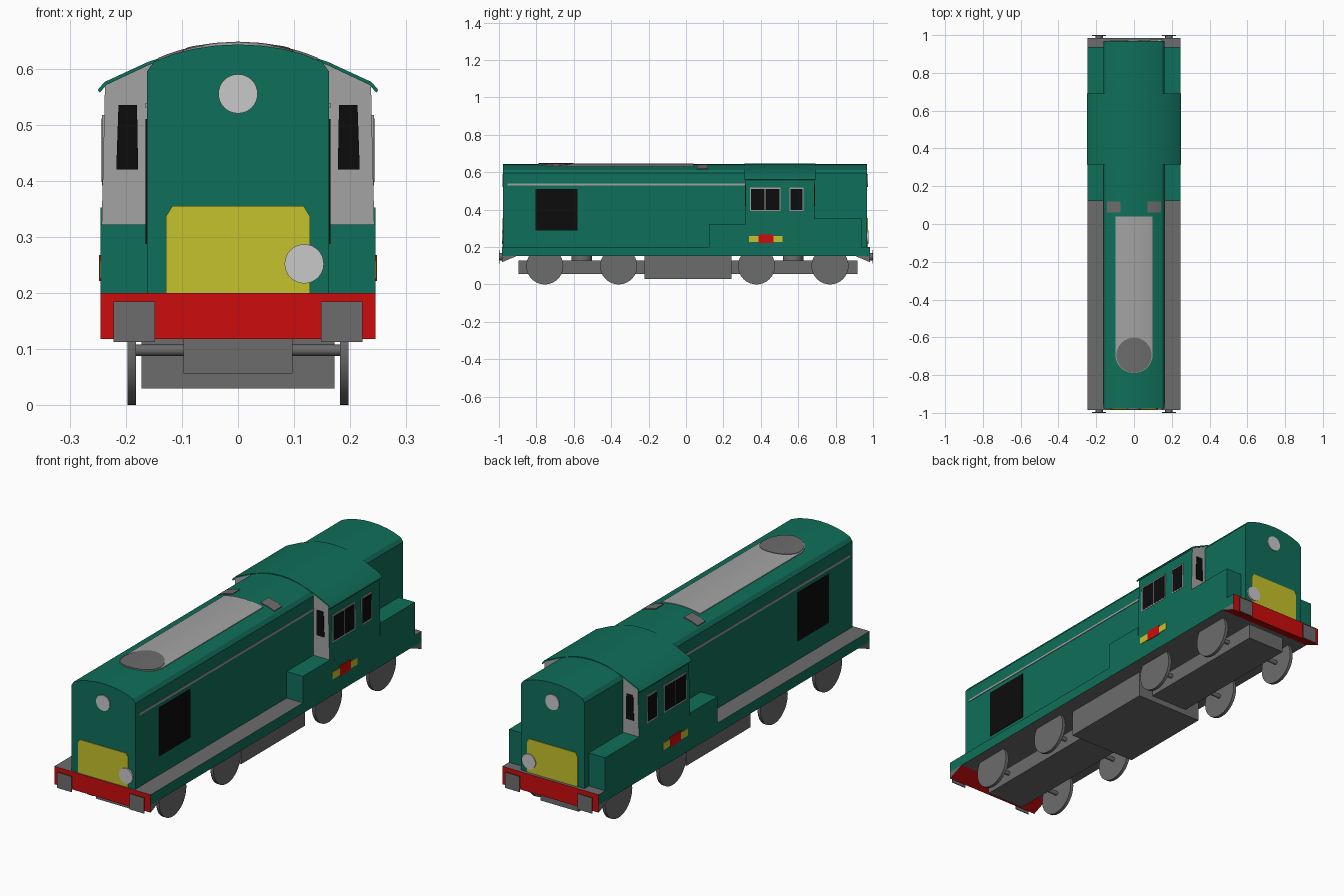
import bpy, bmesh, math
from mathutils import Matrix

if "Cube" in bpy.data.objects:
    bpy.data.objects.remove(bpy.data.objects["Cube"])


def material(name, rgb):
    m = bpy.data.materials.new(name)
    m.diffuse_color = (*rgb, 1)
    m.use_nodes = True
    m.node_tree.nodes["Principled BSDF"].inputs["Base Color"].default_value = m.diffuse_color
    return m


GREEN = material("body green", (0.0048, 0.156, 0.100))
RED = material("beam red", (0.604, 0.0037, 0.004))
YELLOW = material("warning yellow", (0.565, 0.539, 0.026))
LIGHT = material("light grey", (0.366, 0.366, 0.366))
DARK = material("dark grey", (0.150, 0.150, 0.150))
LAMP = material("lamp grey", (0.578, 0.578, 0.578))
BLACK = material("window black", (0.0037, 0.0037, 0.0037))


def finish(name, bm, mats, rule=None, smooth=False):
    bmesh.ops.recalc_face_normals(bm, faces=bm.faces)
    if rule:
        for f in bm.faces:
            f.material_index = rule(f.normal)
    me = bpy.data.meshes.new(name)
    bm.to_mesh(me)
    bm.free()
    for m in mats if isinstance(mats, (list, tuple)) else [mats]:
        me.materials.append(m)
    ob = bpy.data.objects.new(name, me)
    bpy.context.collection.objects.link(ob)
    if smooth:
        bpy.ops.object.select_all(action='DESELECT')
        ob.select_set(True)
        bpy.context.view_layer.objects.active = ob
        bpy.ops.object.shade_smooth_by_angle(angle=math.radians(25))
    return ob


def extrude(name, pts, axis, a, b, mats, rule=None, smooth=False):
    """Prism of a 2D outline: (y,z) along x, (x,z) along y or (x,y) along z."""
    def place(p, t):
        return {'x': (t, *p), 'y': (p[0], t, p[1]), 'z': (*p, t)}[axis]
    bm = bmesh.new()
    lo = [bm.verts.new(place(p, a)) for p in pts]
    hi = [bm.verts.new(place(p, b)) for p in pts]
    bm.faces.new(lo)
    bm.faces.new(hi[::-1])
    for i in range(len(pts)):
        j = (i + 1) % len(pts)
        bm.faces.new((lo[i], lo[j], hi[j], hi[i]))
    return finish(name, bm, mats, rule, smooth)


def box(name, x0, x1, y0, y1, z0, z1, mats, rule=None):
    return extrude(name, [(x0, y0), (x1, y0), (x1, y1), (x0, y1)], 'z', z0, z1, mats, rule)


def cylinder(name, axis, centre, r, depth, mat, n=32):
    rot = {'x': Matrix.Rotation(math.pi / 2, 4, 'Y'),
           'y': Matrix.Rotation(math.pi / 2, 4, 'X'), 'z': Matrix()}[axis]
    bm = bmesh.new()
    bmesh.ops.create_cone(bm, cap_ends=True, segments=n, radius1=r, radius2=r,
                          depth=depth, matrix=Matrix.Translation(centre) @ rot)
    return finish(name, bm, mat, smooth=True)


def mirrored(half):
    """Right half outline, bottom to centre top, made symmetric."""
    return half + [(-x, z) for x, z in reversed(half) if x > 0]


# Hood running the full length
ROOF = [(0.162, 0.595), (0.15, 0.612), (0.115, 0.626), (0.08, 0.635), (0.04, 0.641), (0, 0.643)]
extrude("hood", mirrored([(0.162, 0.2)] + ROOF), 'y', -0.978, 0.969, GREEN, smooth=True)


def roof_z(x):
    x = abs(x)
    for (xa, za), (xb, zb) in zip(ROOF, ROOF[1:]):
        if xb <= x <= xa:
            return zb + (za - zb) * (x - xb) / (xa - xb)


def roof_plate(name, x0, x1, ya, yb, lift, mat, n=24):
    """Thin plate bent over the hood roof; ya(x) and yb(x) give its ends."""
    bm = bmesh.new()
    rows = []
    for i in range(n + 1):
        x = x0 + (x1 - x0) * (1 - math.cos(math.pi * i / n)) / 2
        z = roof_z(x)
        rows.append([bm.verts.new(c) for c in (
            (x, ya(x), z - 0.002), (x, yb(x), z - 0.002),
            (x, yb(x), z + lift), (x, ya(x), z + lift))])
    for p, q in zip(rows, rows[1:]):
        for k in range(4):
            m = (k + 1) % 4
            bm.faces.new((p[k], p[m], q[m], q[k]))
    bm.faces.new(rows[0])
    bm.faces.new(rows[-1])
    bmesh.ops.remove_doubles(bm, verts=bm.verts, dist=1e-6)
    return finish(name, bm, mat, smooth=True)


def arc(x, r):
    return math.sqrt(max(r * r - x * x, 0)) + 1e-4


# Roof panel with fan and two small hatches
roof_plate("roof_panel", -0.099, 0.099, lambda x: -0.69 - arc(x, 0.099), lambda x: 0.04, 0.003, LIGHT)
roof_plate("roof_fan", -0.093, 0.093, lambda x: -0.695 - arc(x, 0.093),
           lambda x: -0.695 + arc(x, 0.093), 0.005, DARK)
for x0 in (-0.142, 0.072):
    roof_plate("roof_hatch", x0, x0 + 0.07, lambda x: 0.06, lambda x: 0.118, 0.004, DARK, 6)

# Cab with grey ends and overhanging roof
extrude("cab", mirrored([(0.245, 0.2), (0.243, 0.32), (0.237, 0.573), (0.16, 0.608), (0.08, 0.632), (0, 0.641)]),
        'y', 0.318, 0.688, [GREEN, LIGHT], lambda n: int(abs(n.y) > 0.9))
outer = [(0.25, 0.562), (0.238, 0.576), (0.16, 0.612), (0.08, 0.638), (0.04, 0.6445), (0, 0.646)]
top = mirrored(outer)
extrude("cab_roof", top + [(x * 0.985, z - 0.005) for x, z in reversed(top)],
        'y', 0.314, 0.692, GREEN, smooth=True)

# Running frame: green sides, grey deck, red ends
box("frame", -0.245, 0.245, -0.985, 0.985, 0.152, 0.2, [GREEN, DARK, RED],
    lambda n: 2 if abs(n.y) > 0.9 else 1 if abs(n.z) > 0.9 else 0)

for e in (-1, 1):
    # Buffer beam wedge
    extrude("buffer_beam", [(e * 0.985, 0.152), (e * 0.985, 0.118), (e * 0.905, 0.152)],
            'x', -0.245, 0.245, [RED, DARK], lambda n: int(abs(n.x) > 0.9))
    # Yellow end panel and lamps
    y = -0.978 if e < 0 else 0.969
    extrude("end_panel", [(-0.128, 0.2), (0.128, 0.2), (0.128, 0.337), (0.117, 0.355),
                          (-0.117, 0.355), (-0.128, 0.337)], 'y', y - e * 0.002, y + e * 0.003, YELLOW)
    cylinder("upper_lamp", 'y', (0, y, 0.555), 0.035, 0.008, LAMP)
    cylinder("lower_lamp", 'y', (0.118, y + e * 0.002, 0.252), 0.035, 0.01, LAMP)
    for s in (-1, 1):
        # Square buffers
        box("buffer_plate", s * 0.148, s * 0.222, e * 0.996, e * 1.0, 0.113, 0.185, DARK)
        cylinder("buffer_shank", 'y', (s * 0.185, e * 0.99, 0.149), 0.02, 0.014, DARK, 16)
        # Cab end windows
        yc = 0.318 if e < 0 else 0.688
        extrude("cab_end_window", [(s * 0.178, 0.42), (s * 0.217, 0.42), (s * 0.213, 0.535), (s * 0.180, 0.535)],
                'y', yc - e * 0.002, yc + e * 0.003, BLACK)

for s in (-1, 1):
    # Side boxes in front of and behind the cab
    box("front_side_box", s * 0.15, s * 0.245, 0.122, 0.32, 0.199, 0.322, GREEN)
    box("rear_side_box", s * 0.15, s * 0.245, 0.686, 0.937, 0.199, 0.352, GREEN)
    # Hood side grille and stripe
    box("side_grille", s * 0.16, s * 0.165, -0.805, -0.58, 0.287, 0.51, BLACK)
    box("side_stripe", s * 0.16, s * 0.165, -0.955, 0.316, 0.53, 0.539, LIGHT)
    # Cab side windows: pale frames with dark panes
    for y0, y1 in ((0.342, 0.506), (0.553, 0.628)):
        box("window_frame", s * 0.236, s * 0.2425, y0, y1, 0.392, 0.517, LIGHT)
    for y0, y1 in ((0.348, 0.421), (0.426, 0.500), (0.559, 0.622)):
        box("window_pane", s * 0.236, s * 0.2435, y0, y1, 0.398, 0.511, BLACK)
    # Cab side plate
    box("side_plate", s * 0.24, s * 0.2465, 0.336, 0.516, 0.226, 0.258, YELLOW)
    box("side_plate_centre", s * 0.24, s * 0.2475, 0.388, 0.468, 0.221, 0.268, RED)

# Underframe tank, bogies and wheels
box("under_tank", -0.172, 0.172, -0.222, 0.243, 0.03, 0.153, DARK)
for y0, y1, pivot, axles in ((-0.895, -0.22, -0.557, (-0.755, -0.36)),
                             (0.24, 0.918, 0.573, (0.377, 0.77))):
    box("bogie_frame", -0.097, 0.097, y0, y1, 0.057, 0.128, DARK)
    cylinder("bogie_pivot", 'z', (0, pivot, 0.14), 0.055, 0.03, DARK)
    for y in axles:
        cylinder("axle", 'x', (0, y, 0.098), 0.01, 0.37, DARK, 16)
        for s in (-1, 1):
            cylinder("wheel", 'x', (s * 0.189, y, 0.099), 0.099, 0.015, DARK, 40)
